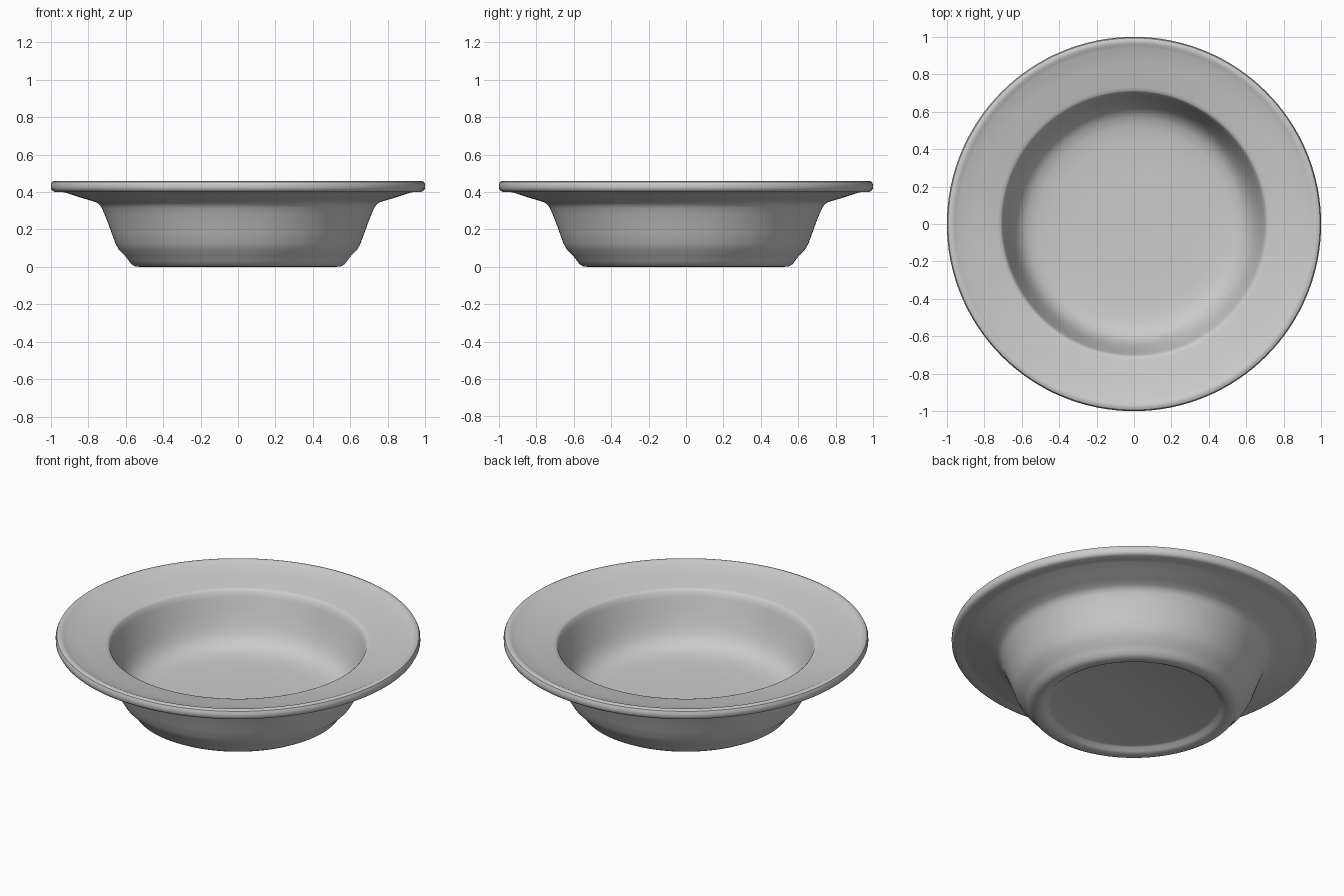
import bpy, bmesh, math

if "Cube" in bpy.data.objects:
    bpy.data.objects.remove(bpy.data.objects["Cube"], do_unlink=True)

# Glazed grey ceramic
GREY = (0.6, 0.6, 0.6, 1.0)
ceramic = bpy.data.materials.new("grey ceramic")
ceramic.use_nodes = True
ceramic.diffuse_color = GREY
ceramic.node_tree.nodes["Principled BSDF"].inputs["Base Color"].default_value = GREY

# Cross-section (radius, height): underside centre, foot, wall, rim, inside, floor centre
PROFILE = [
    (0.0, 0.03), (0.46, 0.03), (0.475, 0.025), (0.49, 0.01), (0.505, 0.003),
    (0.525, 0.0), (0.55, 0.003), (0.57, 0.014), (0.585, 0.035), (0.605, 0.06),
    (0.635, 0.09), (0.655, 0.125), (0.675, 0.18), (0.693, 0.23), (0.713, 0.28),
    (0.728, 0.315), (0.74, 0.333), (0.76, 0.346), (0.80, 0.358), (0.86, 0.376),
    (0.92, 0.396), (0.94, 0.40), (0.98, 0.401), (0.993, 0.407), (1.0, 0.42),
    (1.0, 0.44), (0.994, 0.454), (0.98, 0.46), (0.968, 0.459), (0.955, 0.453),
    (0.94, 0.447), (0.85, 0.427), (0.73, 0.403), (0.713, 0.399), (0.705, 0.392),
    (0.695, 0.36), (0.675, 0.29), (0.65, 0.21), (0.63, 0.165), (0.605, 0.13),
    (0.57, 0.106), (0.52, 0.092), (0.44, 0.084), (0.3, 0.08), (0.0, 0.08),
]


def lathe(name, profile, steps, material):
    """Spin a cross-section around the z axis into a closed smooth body."""
    bm = bmesh.new()
    verts = [bm.verts.new((r, 0, z)) for r, z in profile]
    edges = [bm.edges.new(pair) for pair in zip(verts, verts[1:])]
    bmesh.ops.spin(bm, geom=verts + edges, cent=(0, 0, 0), axis=(0, 0, 1),
                   angle=math.tau, steps=steps)
    bmesh.ops.remove_doubles(bm, verts=bm.verts, dist=0.0005)
    bmesh.ops.recalc_face_normals(bm, faces=bm.faces)
    mesh = bpy.data.meshes.new(name)
    bm.to_mesh(mesh)
    bm.free()
    mesh.materials.append(material)
    obj = bpy.data.objects.new(name, mesh)
    bpy.context.collection.objects.link(obj)
    return obj


# Wide-rimmed bowl with a recessed foot
bowl = lathe("rimmed_bowl", PROFILE, 128, ceramic)
bpy.ops.object.select_all(action='DESELECT')
bowl.select_set(True)
bpy.context.view_layer.objects.active = bowl
bpy.ops.object.shade_smooth_by_angle(angle=math.radians(40))
